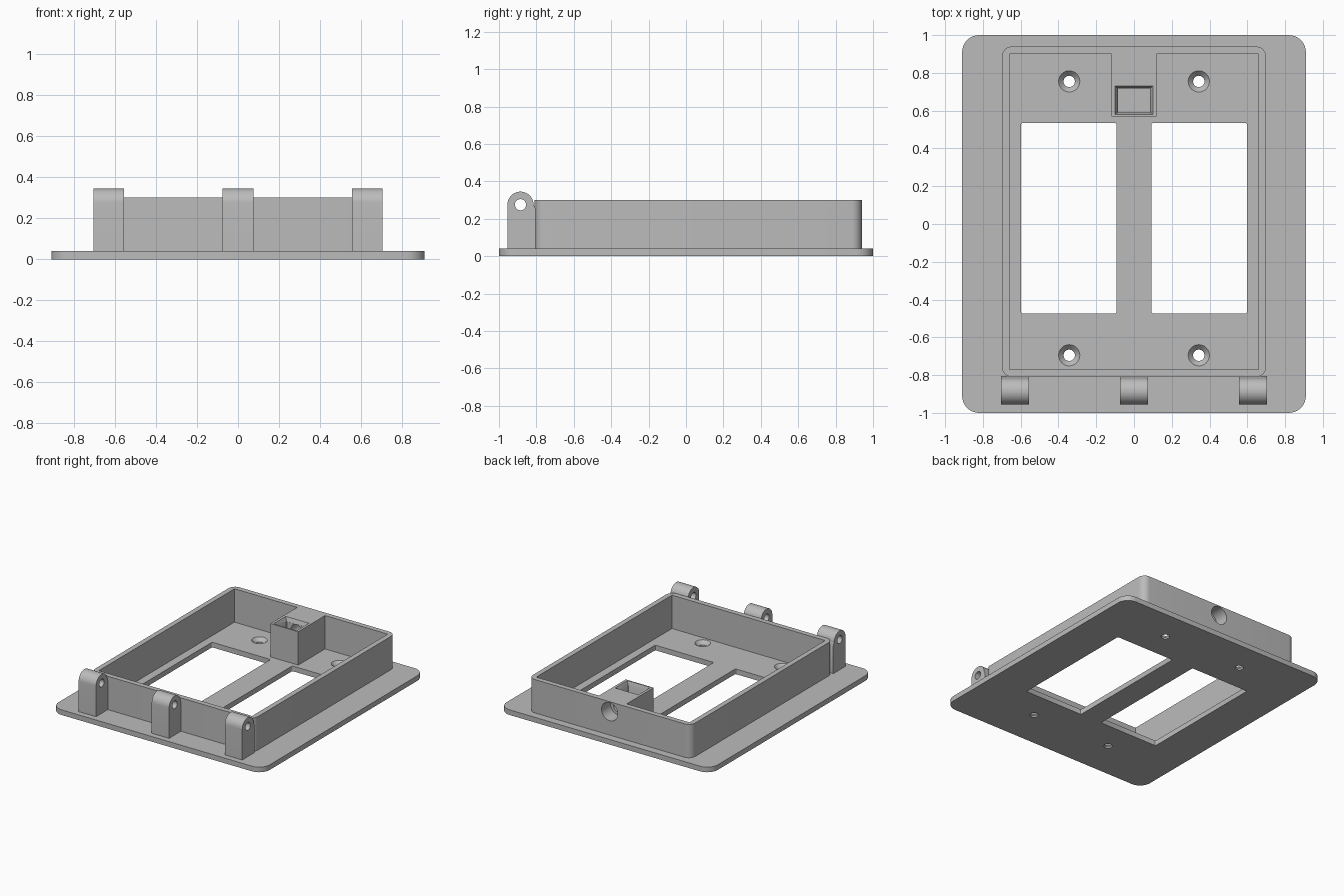
import bpy, bmesh, math
from mathutils import Matrix, Vector

default = bpy.data.objects.get("Cube")
if default:
    bpy.data.objects.remove(default, do_unlink=True)

grey = bpy.data.materials.new("plain grey")
grey.use_nodes = True
COLOUR = (0.5, 0.5, 0.5, 1)
grey.diffuse_color = COLOUR
grey.node_tree.nodes["Principled BSDF"].inputs["Base Color"].default_value = COLOUR


def make(name, bm):
    bmesh.ops.recalc_face_normals(bm, faces=bm.faces)
    mesh = bpy.data.meshes.new(name)
    bm.to_mesh(mesh)
    bm.free()
    mesh.materials.append(grey)
    obj = bpy.data.objects.new(name, mesh)
    bpy.context.collection.objects.link(obj)
    return obj


def prism(name, outline, z0, z1):
    bm = bmesh.new()
    face = bm.faces.new([bm.verts.new((x, y, z0)) for x, y in outline])
    new = bmesh.ops.extrude_face_region(bm, geom=[face])["geom"]
    bmesh.ops.translate(bm, vec=(0, 0, z1 - z0),
                        verts=[v for v in new if isinstance(v, bmesh.types.BMVert)])
    return make(name, bm)


def rounded(x0, x1, y0, y1, r, steps=8):
    corners = [(x1 - r, y1 - r), (x0 + r, y1 - r), (x0 + r, y0 + r), (x1 - r, y0 + r)]
    points = []
    for i, (cx, cy) in enumerate(corners):
        for k in range(steps + 1):
            a = math.pi / 2 * (i + k / steps)
            points.append((cx + r * math.cos(a), cy + r * math.sin(a)))
    return points


def cone(name, start, end, r0, r1):
    start, end = Vector(start), Vector(end)
    axis = end - start
    turn = axis.to_track_quat("Z", "Y").to_matrix().to_4x4()
    bm = bmesh.new()
    bmesh.ops.create_cone(bm, cap_ends=True, segments=40, radius1=r0, radius2=r1,
                          depth=axis.length,
                          matrix=Matrix.Translation((start + end) / 2) @ turn)
    return make(name, bm)


def cut(obj, *cutters):
    bpy.context.view_layer.objects.active = obj
    for cutter in cutters:
        cutter.hide_render = True
        mod = obj.modifiers.new("cut", "BOOLEAN")
        mod.operation, mod.solver, mod.object = "DIFFERENCE", "EXACT", cutter
        bpy.ops.object.modifier_apply(modifier=mod.name)
        bpy.data.objects.remove(cutter, do_unlink=True)


BASE, RIM = 0.04, 0.30

# Base plate with two windows and four countersunk screw holes
plate = prism("base_plate", rounded(-0.91, 0.91, -1, 1, 0.09), 0, BASE)
for side in (-1, 1):
    x0, x1 = sorted((side * 0.093, side * 0.598))
    cut(plate, prism("window_cutter", rounded(x0, x1, -0.475, 0.535, 0.01, 3), -0.1, 0.2))
    for y in (-0.695, 0.755):
        x = side * 0.343
        cut(plate,
            cone("screw_cutter", (x, y, -0.1), (x, y, 0.1), 0.03, 0.03),
            cone("countersink_cutter", (x, y, 0.012), (x, y, BASE + 0.001), 0.03, 0.057))

# Raised frame, its cavity notched around the latch block
frame = prism("raised_frame", rounded(-0.70, 0.70, -0.81, 0.94, 0.055), BASE - 0.01, RIM)
half = [(0.12, 0.57), (0.12, 0.90), (0.66, 0.90), (0.66, -0.77)]
cavity = half + [(-x, y) for x, y in reversed(half)]
cut(frame, prism("cavity_cutter", cavity, -0.1, 0.5))

# Latch pocket with a bevelled mouth, and the stepped bore through the back wall
pocket = prism("pocket_cutter", rounded(-0.085, 0.085, 0.59, 0.718, 0.003, 1), 0.13, 0.5)
mouth = prism("mouth_cutter", [(-0.1, 0.58), (0.1, 0.58), (0.1, 0.73), (-0.1, 0.73)], 0.27, RIM + 0.001)
for v in mouth.data.vertices:
    if v.co.z < 0.28:
        v.co.x *= 0.85
        v.co.y = 0.655 + (v.co.y - 0.655) * 0.85
cut(frame, pocket, mouth,
    cone("bore_cutter", (0, 0.68, 0.222), (0, 1.0, 0.222), 0.045, 0.045),
    cone("counterbore_cutter", (0, 0.83, 0.222), (0, 1.0, 0.222), 0.07, 0.07))

# Hinge knuckles with rounded tops and pin holes
HY, HZ, R = -0.885, 0.275, 0.07
side_profile = [(HY + R * math.cos(math.pi * k / 20), HZ + R * math.sin(math.pi * k / 20))
                for k in range(21)]
side_profile += [(HY - R, BASE - 0.01), (-0.805, BASE - 0.01), (-0.805, HZ - 0.02)]
knuckles = []
for name, x in (("right", -0.63), ("middle", 0), ("left", 0.63)):
    knuckle = prism(name + "_hinge_knuckle", side_profile, -0.075, 0.075)
    # Stand the profile up: (y, z, x) becomes (x, y, z)
    for v in knuckle.data.vertices:
        v.co = (v.co.z + x, v.co.x, v.co.y)
    cut(knuckle, cone("pin_cutter", (x - 0.2, HY, HZ), (x + 0.2, HY, HZ), 0.03, 0.03))
    knuckles.append(knuckle)

# Smooth the round corners and bores, keeping hard edges
for obj in [plate, frame] + knuckles:
    bpy.ops.object.select_all(action="DESELECT")
    obj.select_set(True)
    bpy.context.view_layer.objects.active = obj
    bpy.ops.object.shade_smooth_by_angle(angle=math.radians(30))
